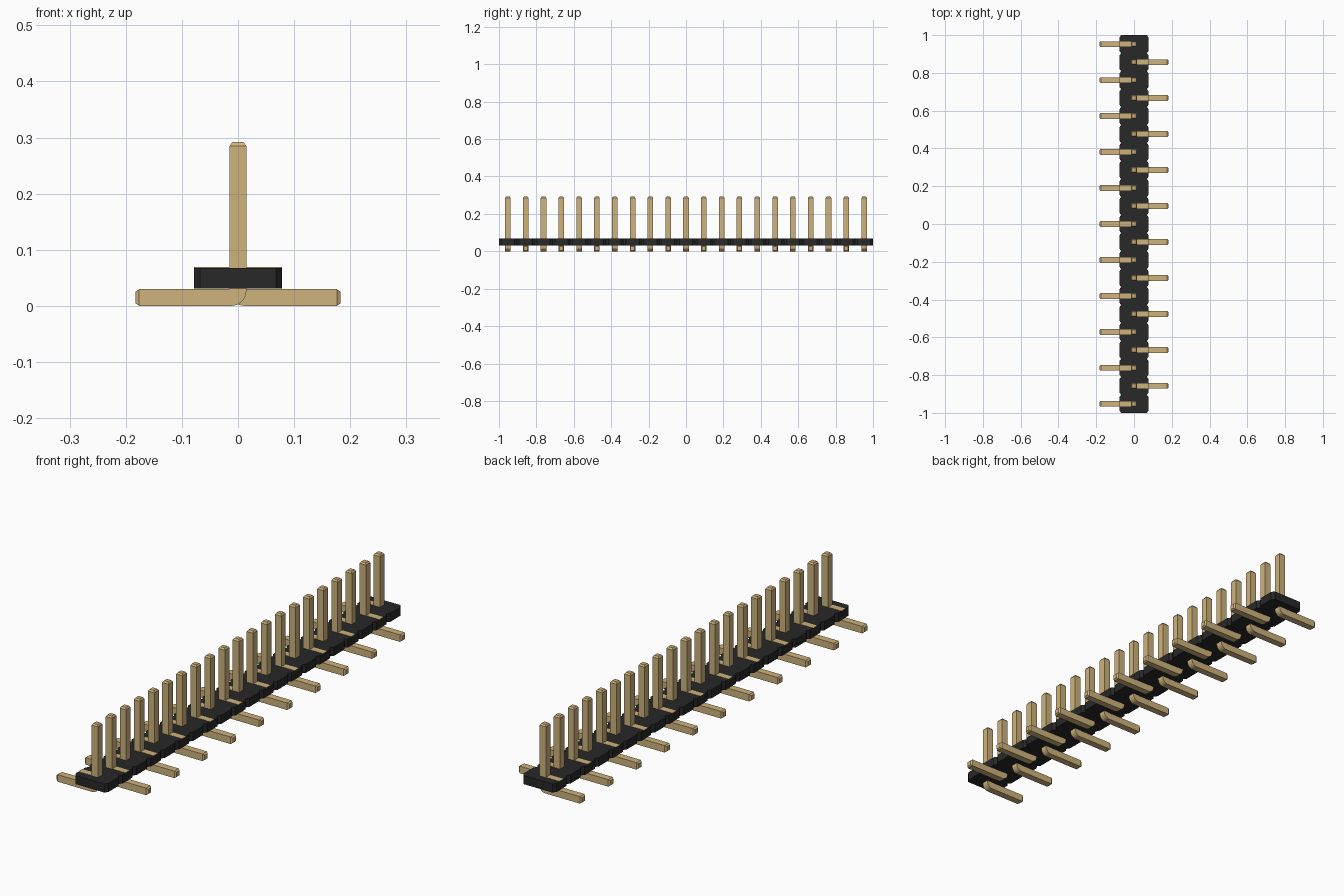
import bpy, bmesh, math

cube = bpy.data.objects.get("Cube")
if cube:
    bpy.data.objects.remove(cube, do_unlink=True)

COUNT = 21
PITCH = 2 / COUNT
HALF_W = 0.078            # housing half width
Z0, Z1 = 0.031, 0.068     # housing bottom and top
R = 0.015                 # pin half thickness
BEND = 0.027              # outer bend radius


def material(name, rgb):
    m = bpy.data.materials.new(name)
    m.use_nodes = True
    m.diffuse_color = (*rgb, 1)
    m.node_tree.nodes["Principled BSDF"].inputs["Base Color"].default_value = (*rgb, 1)
    return m


gold = material("pale gold", (0.62, 0.45, 0.20))
black = material("black plastic", (0.022, 0.021, 0.021))


def finish(bm, name, mat):
    bmesh.ops.remove_doubles(bm, verts=bm.verts, dist=1e-5)
    bmesh.ops.recalc_face_normals(bm, faces=bm.faces)
    me = bpy.data.meshes.new(name)
    bm.to_mesh(me)
    bm.free()
    me.materials.append(mat)
    return me


def place(name, me, y=0):
    ob = bpy.data.objects.new(name, me)
    ob.location.y = y
    bpy.context.collection.objects.link(ob)
    return ob


def housing_mesh():
    """Strip outline with a chamfered notch between neighbouring cells."""
    cx, cy = 0.010, 0.013
    side = []
    for i in range(COUNT):
        a = -1 + i * PITCH
        b = a + PITCH
        side += [(HALF_W - cx, a), (HALF_W, a + cy), (HALF_W, b - cy), (HALF_W - cx, b)]
    side = [p for i, p in enumerate(side) if i == 0 or i % 4]
    outline = side + [(-x, y) for x, y in reversed(side)]
    bm = bmesh.new()
    base = bm.faces.new([bm.verts.new((x, y, Z0)) for x, y in outline])
    ext = bmesh.ops.extrude_face_region(bm, geom=[base], use_keep_orig=True)
    for v in ext["geom"]:
        if isinstance(v, bmesh.types.BMVert):
            v.co.z = Z1
    return finish(bm, "housing", black)


def pin_mesh(s):
    """Square pin with a bent foot pointing to side s, as (outer, inner, half depth) sections."""
    tip = 0.010
    sections = [((-tip, 0.292), (tip, 0.292), tip), ((-R, 0.285), (R, 0.285), R)]
    for k in range(6):
        t = math.pi / 2 * k / 5
        outer = (-R + BEND * (1 - math.cos(t)), BEND * (1 - math.sin(t)))
        sections.append((outer, (R, 2 * R), R))
    sections += [((0.176, 0), (0.176, 2 * R), R), ((0.183, R - tip), (0.183, R + tip), tip)]
    bm = bmesh.new()
    rings = []
    for (ox, oz), (ix, iz), h in sections:
        pts = [(ox, -h, oz), (ix, -h, iz), (ix, h, iz), (ox, h, oz)]
        rings.append([bm.verts.new((s * x, y, z)) for x, y, z in pts])
    for a, b in zip(rings, rings[1:]):
        for i in range(4):
            j = (i + 1) % 4
            bm.faces.new((a[i], a[j], b[j], b[i]))
    bm.faces.new(rings[0])
    bm.faces.new(rings[-1])
    return finish(bm, "pin", gold)


def inlay_mesh(s):
    """Thin metal strip on the housing top, beside the pin."""
    bm = bmesh.new()
    bmesh.ops.create_cube(bm, size=1)
    for v in bm.verts:
        v.co.x = s * (R + (v.co.x + 0.5) * (HALF_W - R))
        v.co.y *= 2 * R * 0.9
        v.co.z = Z1 + v.co.z * 0.002
    return finish(bm, "inlay", gold)


place("housing", housing_mesh())

# Feet alternate sides along the row, starting on the right at the back
pins = {s: pin_mesh(s) for s in (-1, 1)}
inlays = {s: inlay_mesh(s) for s in (-1, 1)}
for i in range(COUNT):
    s = 1 if i % 2 else -1
    y = 1 - PITCH * (i + 0.5)
    place(f"pin_{i + 1}", pins[s], y)
    place(f"top_inlay_{i + 1}", inlays[s], y)
